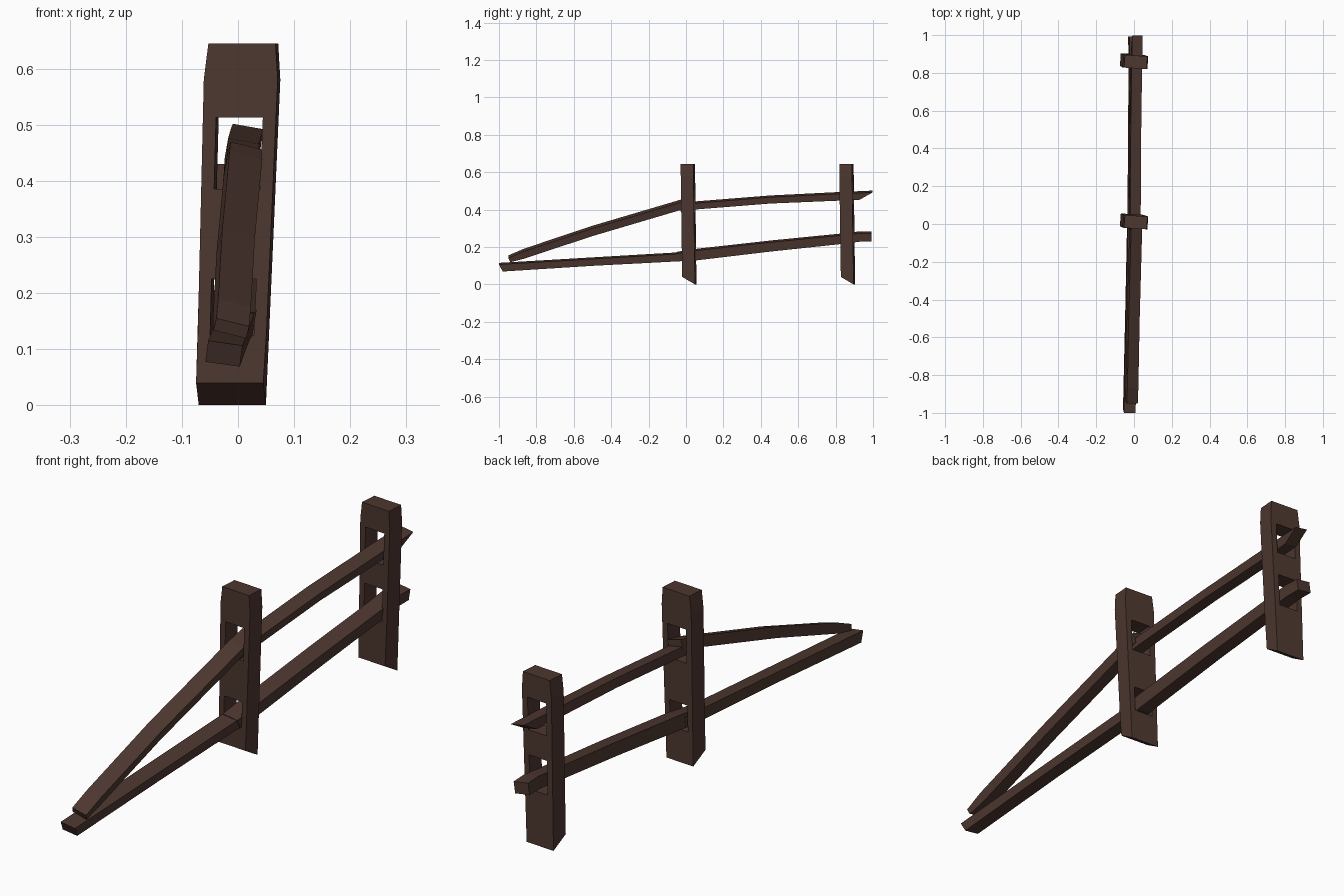
import bpy, bmesh
from math import radians, sin, cos
from mathutils import Matrix, Vector

cube = bpy.data.objects.get("Cube")
if cube:
    bpy.data.objects.remove(cube, do_unlink=True)

wood = bpy.data.materials.new("dark_brown_wood")
wood.use_nodes = True
brown = (0.075, 0.038, 0.029, 1)
wood.diffuse_color = brown
wood.node_tree.nodes["Principled BSDF"].inputs["Base Color"].default_value = brown


def finish(bm, name):
    bmesh.ops.recalc_face_normals(bm, faces=bm.faces)
    mesh = bpy.data.meshes.new(name)
    bm.to_mesh(mesh)
    bm.free()
    mesh.materials.append(wood)
    obj = bpy.data.objects.new(name, mesh)
    bpy.context.collection.objects.link(obj)
    return obj


# Slotted post: a grid with two openings, extruded, then leaned and cut
DEPTH, TOP, SHOULDER = 0.034, 0.645, 0.58


def post(name, y, low_slot, high_slot):
    rows = [0, *low_slot, *high_slot, SHOULDER, TOP]
    cols = [-1, -0.64, 0.64, 1]
    bm = bmesh.new()
    grid = [[bm.verts.new((c, -DEPTH, z)) for c in cols] for z in rows]
    for r in range(len(rows) - 1):
        for c in range(3):
            if c == 1 and r in (1, 3):
                continue
            bm.faces.new((grid[r][c], grid[r][c + 1], grid[r + 1][c + 1], grid[r + 1][c]))
    ext = bmesh.ops.extrude_face_region(bm, geom=bm.faces[:], use_keep_orig=True)
    moved = [v for v in ext["geom"] if isinstance(v, bmesh.types.BMVert)]
    bmesh.ops.translate(bm, verts=moved, vec=(0, 2 * DEPTH, 0))
    yaw = Matrix.Rotation(radians(-4), 3, "Z")
    for v in bm.verts:
        z = v.co.z
        front = v.co.y < 0
        if z <= SHOULDER:
            half = 0.060 + 0.006 * z / SHOULDER
        else:
            half = 0.060
        v.co.x *= half
        if front and z == 0:
            v.co.z = 0.04
        if front and z == rows[-1]:
            v.co.z -= 0.007
        v.co = yaw @ v.co
        v.co.x += -0.0125 + 0.034 * z
        v.co.y += y - 0.013 * z
    return finish(bm, name)


post("middle_post", 0.018, (0.125, 0.225), (0.385, 0.513))
post("back_post", 0.866, (0.205, 0.335), (0.43, 0.553))


# Hewn rail: rolled rectangular sections (y, x, z, height) swept along a path
def rail(name, stations, width, roll, start_cut=0.0, end_cut=0.0):
    bm = bmesh.new()
    rings = []
    last = len(stations) - 1
    a = radians(roll)
    for i, (y, x, z, h) in enumerate(stations):
        cut = start_cut if i == 0 else end_cut if i == last else 0
        ring = []
        for sx, sz in ((-1, -1), (1, -1), (1, 1), (-1, 1)):
            u, w = sx * width / 2, sz * h / 2
            ring.append(bm.verts.new((x + u * cos(a) - w * sin(a),
                                      y + cut * sz / 2,
                                      z + u * sin(a) + w * cos(a))))
        rings.append(ring)
    for p, q in zip(rings, rings[1:]):
        for k in range(4):
            bm.faces.new((p[k], p[(k + 1) % 4], q[(k + 1) % 4], q[k]))
    bm.faces.new(rings[0][::-1])
    bm.faces.new(rings[-1])
    return finish(bm, name)


rail("front_upper_rail",
     [(-0.945, -0.012, 0.137, 0.022), (-0.87, -0.011, 0.163, 0.04),
      (-0.5, -0.004, 0.286, 0.042), (-0.03, 0.009, 0.425, 0.042),
      (0.05, 0.011, 0.443, 0.04)], 0.060, -14, start_cut=-0.01)

rail("front_lower_rail",
     [(-0.99, -0.025, 0.092, 0.038), (-0.5, -0.014, 0.122, 0.037),
      (-0.03, -0.004, 0.148, 0.04), (0.05, -0.002, 0.152, 0.04)],
     0.062, -8, start_cut=-0.02)

rail("back_upper_rail",
     [(-0.03, 0.004, 0.412, 0.034), (0.06, 0.005, 0.423, 0.034),
      (0.45, 0.007, 0.454, 0.034), (0.82, 0.012, 0.471, 0.037),
      (0.963, 0.015, 0.477, 0.04)], 0.056, -10, end_cut=0.07)

rail("back_lower_rail",
     [(-0.035, -0.002, 0.147, 0.045), (0.06, 0, 0.16, 0.053),
      (0.45, 0.003, 0.205, 0.05), (0.82, 0.005, 0.243, 0.047),
      (0.93, 0.004, 0.256, 0.046), (0.993, 0.003, 0.255, 0.044)],
     0.062, -9, start_cut=-0.03)
